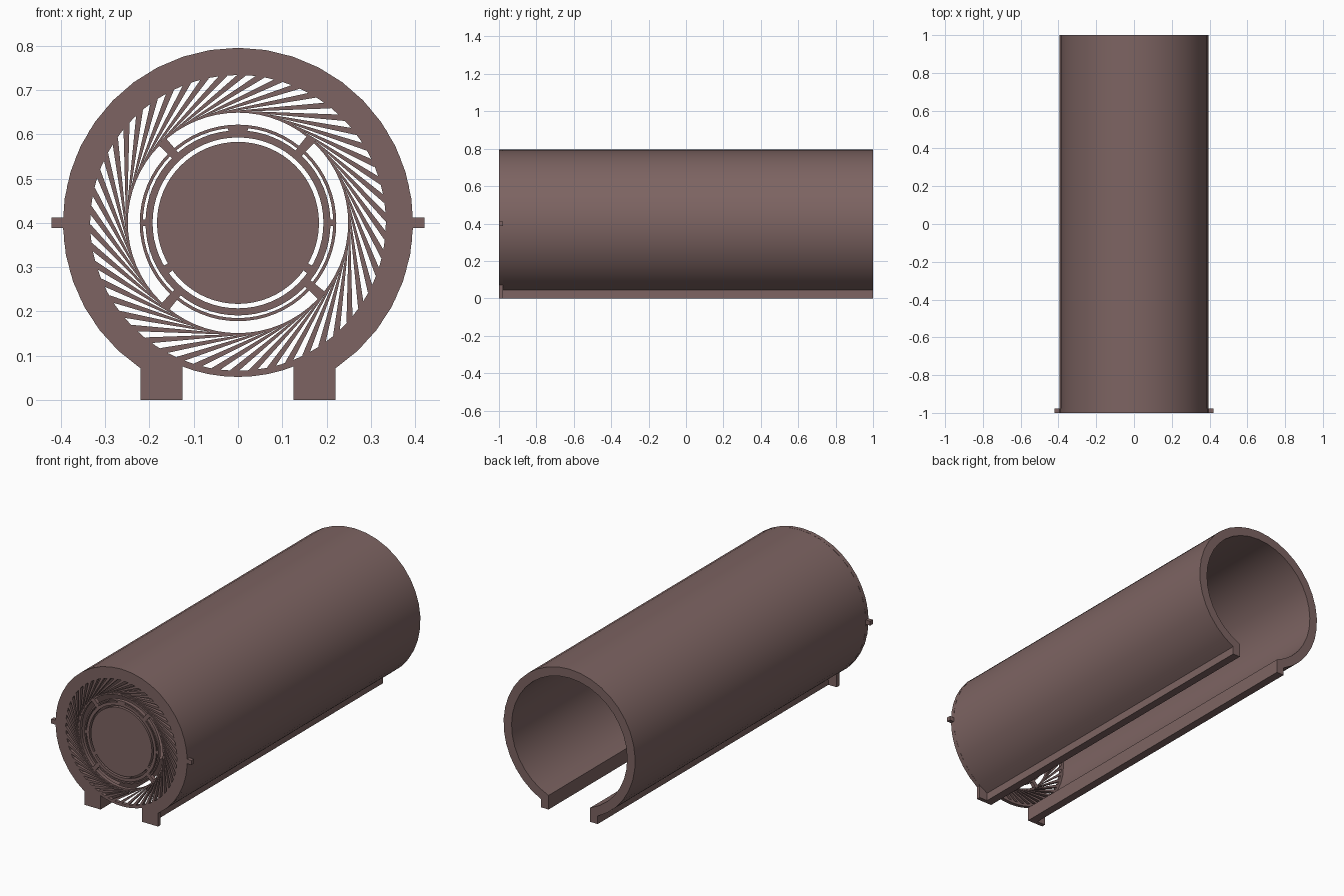
import bpy
import math

if "Cube" in bpy.data.objects:
    bpy.data.objects.remove(bpy.data.objects["Cube"], do_unlink=True)

CZ = 0.4            # height of the tube axis
FRONT, BACK = -1.0, 1.0
PLATE = 0.02        # thickness of the front grille

brown = bpy.data.materials.new("dusty brown")
brown.use_nodes = True
colour = (0.205, 0.127, 0.122, 1)
brown.diffuse_color = colour
brown.node_tree.nodes["Principled BSDF"].inputs["Base Color"].default_value = colour


def polar(r, deg):
    a = math.radians(deg)
    return (r * math.cos(a), CZ + r * math.sin(a))


def make(name, verts, faces):
    mesh = bpy.data.meshes.new(name)
    mesh.from_pydata(verts, [], faces)
    mesh.materials.append(brown)
    obj = bpy.data.objects.new(name, mesh)
    bpy.context.collection.objects.link(obj)
    bpy.ops.object.select_all(action='DESELECT')
    obj.select_set(True)
    bpy.context.view_layer.objects.active = obj
    bpy.ops.object.mode_set(mode='EDIT')
    bpy.ops.mesh.select_all(action='SELECT')
    bpy.ops.mesh.normals_make_consistent(inside=False)
    bpy.ops.object.mode_set(mode='OBJECT')
    bpy.ops.object.shade_smooth_by_angle(angle=math.radians(30))
    return obj


def band(name, outer, inner, y0, y1, closed=False):
    """Solid strip between two matching outlines, extruded along y."""
    verts, faces, n = [], [], len(outer)
    for (ox, oz), (ix, iz) in zip(outer, inner):
        verts += [(ox, y0, oz), (ix, y0, iz), (ix, y1, iz), (ox, y1, oz)]
    for i in range(n if closed else n - 1):
        a, b = 4 * i, 4 * ((i + 1) % n)
        for k in range(4):
            m = (k + 1) % 4
            faces.append((a + k, a + m, b + m, b + k))
    if not closed:
        faces += [(0, 1, 2, 3), tuple(range(4 * n - 4, 4 * n))]
    return make(name, verts, faces)


def ring(name, r_out, r_in, y0=FRONT, y1=FRONT + PLATE, seg=64):
    angles = [360 * i / seg for i in range(seg)]
    return band(name, [polar(r_out, a) for a in angles],
                [polar(r_in, a) for a in angles], y0, y1, True)


def sector(name, r_out, r_in, mid, half):
    angles = [mid + half * k / 3 for k in range(-3, 4)]
    return band(name, [polar(r_out, a) for a in angles],
                [polar(r_in, a) for a in angles], FRONT, FRONT + PLATE)


def footed_arch(r, foot_x, seg=32):
    """Circle open at the bottom, ending in vertical feet at +-foot_x."""
    start = -math.degrees(math.acos(foot_x / r))
    span = 180 - 2 * start
    arc = [polar(r, start + span * i / seg) for i in range(seg + 1)]
    return [(foot_x, 0)] + arc + [(-foot_x, 0)]


def box(name, x0, x1, y0, y1, z0, z1):
    band(name, [(x0, z1), (x1, z1)], [(x0, z0), (x1, z0)], y0, y1)


# Long shell with feet, and the wider footed flange at its front
band("tube_shell", footed_arch(0.395, 0.17), footed_arch(0.347, 0.125), FRONT, BACK)
band("front_flange", footed_arch(0.3955, 0.22), footed_arch(0.37, 0.15),
     FRONT, FRONT + 0.022)

# Side pins
for side, name in ((1, "left_pin"), (-1, "right_pin")):
    xs = sorted((side * 0.385, side * 0.421))
    box(name, xs[0], xs[1], FRONT, FRONT + 0.022, 0.388, 0.412)

# Grille rings
ring("grille_rim", 0.348, 0.334)
ring("blade_inner_ring", 0.254, 0.249)
ring("hub_outer_ring", 0.222, 0.215)
ring("hub_inner_ring", 0.209, 0.193)

# Swirling blades, tangent to the inner ring and widening outwards
BLADES = 50
R_IN, R_OUT = 0.252, 0.338
reach = math.sqrt(R_OUT ** 2 - R_IN ** 2)
verts, faces = [], []
for i in range(BLADES):
    a = 2 * math.pi * i / BLADES
    radial = (math.cos(a), math.sin(a))
    along = (math.sin(a), -math.cos(a))
    base = len(verts)
    for y in (FRONT, FRONT + PLATE):
        for t, w in ((0, 0.001), (reach, 0.007), (reach, -0.007), (0, -0.001)):
            r = R_IN + w
            verts.append((radial[0] * r + along[0] * t, y,
                          CZ + radial[1] * r + along[1] * t))
    faces += [tuple(base + k for k in f) for f in
              ((0, 1, 2, 3), (4, 7, 6, 5), (0, 4, 5, 1),
               (1, 5, 6, 2), (2, 6, 7, 3), (3, 7, 4, 0))]
make("grille_blades", verts, faces)

# Spokes joining the hub to the blades
for i, mid in enumerate((49, 133, 229, 319)):
    sector("hub_spoke_%d" % (i + 1), 0.251, 0.205, mid, 2.6)

# Bridges between the hub rings, and from the ring to the disc
for i, (mid, half) in enumerate(((90, 6), (0, 2), (180, 2))):
    sector("ring_bridge_%d" % (i + 1), 0.217, 0.207, mid, half)
for i, mid in enumerate((-33, 213)):
    sector("disc_bridge_%d" % (i + 1), 0.195, 0.18, mid, 3)

# Centre disc
bpy.ops.mesh.primitive_cylinder_add(
    vertices=64, radius=0.183, depth=PLATE,
    location=(0, FRONT + PLATE / 2, CZ), rotation=(math.pi / 2, 0, 0))
disc = bpy.context.object
disc.name = "centre_disc"
disc.data.materials.append(brown)
bpy.ops.object.shade_smooth_by_angle(angle=math.radians(30))
